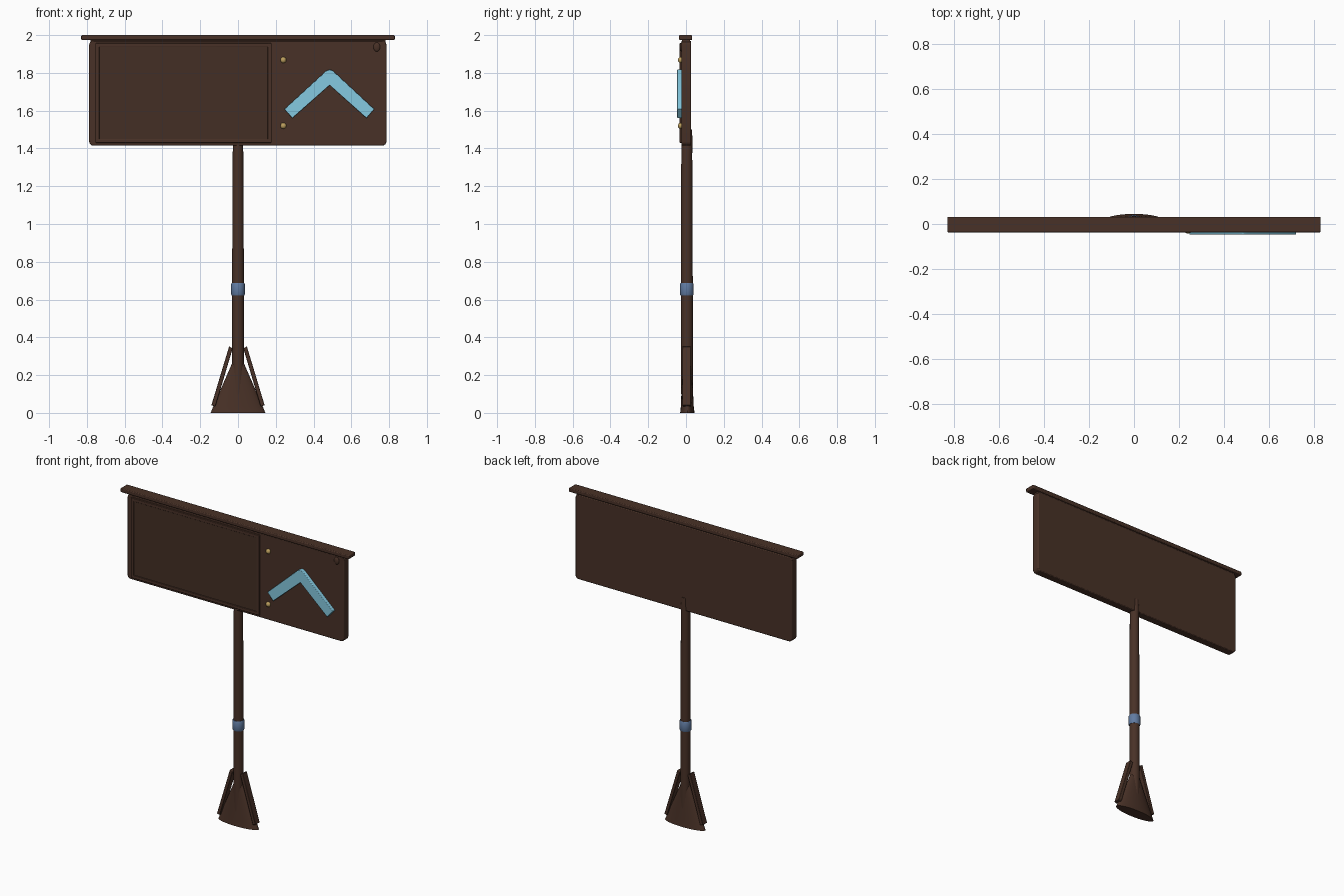
import bpy, bmesh, math
from mathutils import Vector, Matrix

if "Cube" in bpy.data.objects:
    bpy.data.objects.remove(bpy.data.objects["Cube"])


def material(name, rgb):
    m = bpy.data.materials.new(name)
    m.diffuse_color = (*rgb, 1)
    m.use_nodes = True
    m.node_tree.nodes["Principled BSDF"].inputs["Base Color"].default_value = m.diffuse_color
    return m


WOOD = material("dark wood", (0.066, 0.031, 0.020))
PANEL = material("panel wood", (0.056, 0.028, 0.018))
CYAN = material("light blue paint", (0.235, 0.59, 0.75))
GOLD = material("brass", (0.50, 0.34, 0.11))
BLUE = material("steel blue", (0.12, 0.20, 0.36))


def finish(name, bm, mat, bevel=0, segments=2, smooth=True):
    bmesh.ops.recalc_face_normals(bm, faces=bm.faces)
    me = bpy.data.meshes.new(name)
    bm.to_mesh(me)
    bm.free()
    me.materials.append(mat)
    ob = bpy.data.objects.new(name, me)
    bpy.context.collection.objects.link(ob)
    if bevel:
        mod = ob.modifiers.new("bevel", "BEVEL")
        mod.width, mod.segments = bevel, segments
    if smooth:
        bpy.ops.object.select_all(action="DESELECT")
        ob.select_set(True)
        bpy.context.view_layer.objects.active = ob
        bpy.ops.object.shade_smooth_by_angle(angle=math.radians(35))
    return ob


def box(name, lo, hi, mat, bevel=0):
    bm = bmesh.new()
    lo, hi = Vector(lo), Vector(hi)
    bmesh.ops.create_cube(bm, size=1, matrix=Matrix.Translation((lo + hi) / 2)
                          @ Matrix.Diagonal((*(hi - lo), 1)))
    return finish(name, bm, mat, bevel)


def plate(name, outline, y0, y1, mat, bevel=0):
    """Extrude an x-z outline from y0 to y1."""
    bm = bmesh.new()
    face = bm.faces.new([bm.verts.new((x, y0, z)) for x, z in outline])
    ext = bmesh.ops.extrude_face_region(bm, geom=[face])["geom"]
    for v in ext:
        if isinstance(v, bmesh.types.BMVert):
            v.co.y = y1
    return finish(name, bm, mat, bevel)


def lathe(name, rings, mat, sides=24):
    """Stack elliptical rings given as (z, rx, ry, centre y)."""
    bm = bmesh.new()
    loops = []
    for z, rx, ry, cy in rings:
        loops.append([bm.verts.new((rx * math.cos(a), cy + ry * math.sin(a), z))
                      for a in (math.tau * i / sides for i in range(sides))])
    for a, b in zip(loops, loops[1:]):
        for i in range(sides):
            j = (i + 1) % sides
            bm.faces.new((a[i], a[j], b[j], b[i]))
    bm.faces.new(loops[0])
    bm.faces.new(loops[-1])
    return finish(name, bm, mat)


def knob(name, loc, scale, mat):
    bm = bmesh.new()
    bmesh.ops.create_uvsphere(bm, u_segments=16, v_segments=10, radius=1,
                              matrix=Matrix.Translation(loc) @ Matrix.Diagonal((*scale, 1)))
    return finish(name, bm, mat)


# Main board with rounded corners
outline = []
r = 0.022
for cx, cz, start in ((0.764, 1.948, 0), (-0.766, 1.948, 90),
                      (-0.766, 1.437, 180), (0.764, 1.437, 270)):
    for k in range(5):
        a = math.radians(start + k * 22.5)
        outline.append((cx + r * math.cos(a), cz + r * math.sin(a)))
plate("sign_board", outline, -0.024, 0.027, WOOD, 0.005)

# Top cap
box("top_cap", (-0.83, -0.037, 1.974), (0.83, 0.032, 2.0), WOOD, 0.005)
box("cap_neck", (-0.78, -0.02, 1.96), (0.78, 0.022, 1.98), WOOD)

# Notice panel and its frame
box("notice_panel", (-0.745, -0.029, 1.44), (0.175, -0.02, 1.945), PANEL)
for side, x in (("left", -0.755), ("right", 0.157)):
    box("frame_" + side, (x, -0.034, 1.43), (x + 0.021, -0.02, 1.957), WOOD, 0.003)
for side, z in (("bottom", 1.43), ("top", 1.936)):
    box("frame_" + side, (-0.755, -0.034, z), (0.178, -0.02, z + 0.021), WOOD, 0.003)

# Chevron sign
plate("chevron", [(0.245, 1.608), (0.468, 1.812), (0.485, 1.818), (0.502, 1.812),
                  (0.722, 1.608), (0.680, 1.560), (0.485, 1.735), (0.288, 1.560)],
      -0.047, -0.02, CYAN, 0.003)

# Brass studs and the wooden knob
for i, z in enumerate((1.52, 1.868)):
    knob("stud_%d" % i, (0.24, -0.029, z), (0.016, 0.014, 0.016), GOLD)
knob("corner_knob", (0.735, -0.025, 1.937), (0.018, 0.008, 0.024), WOOD)

# Post and its collar
lathe("post", [(0.0, 0.031, 0.031, 0.006), (0.68, 0.031, 0.031, 0.005),
               (1.02, 0.030, 0.030, 0.004), (1.37, 0.028, 0.029, 0.004),
               (1.44, 0.027, 0.029, 0.005), (1.50, 0.022, 0.024, 0.008)], WOOD)
lathe("post_collar", [(0.622, 0.033, 0.033, 0.004), (0.628, 0.036, 0.036, 0.004),
                      (0.682, 0.036, 0.036, 0.004), (0.688, 0.033, 0.033, 0.004)], BLUE)

# Flattened flared foot
lathe("flared_foot", [(0.0, 0.145, 0.038, 0.007), (0.035, 0.131, 0.034, 0.007),
                      (0.27, 0.028, 0.024, 0.005)], WOOD, 32)

# Slanted braces on both sides of the foot
for side, s in (("left", -1), ("right", 1)):
    plate("brace_" + side, [(s * x, z) for x, z in
          ((0.028, 0.342), (0.047, 0.352), (0.141, 0.04), (0.120, 0.034))],
          -0.019, 0.025, WOOD, 0.003)
